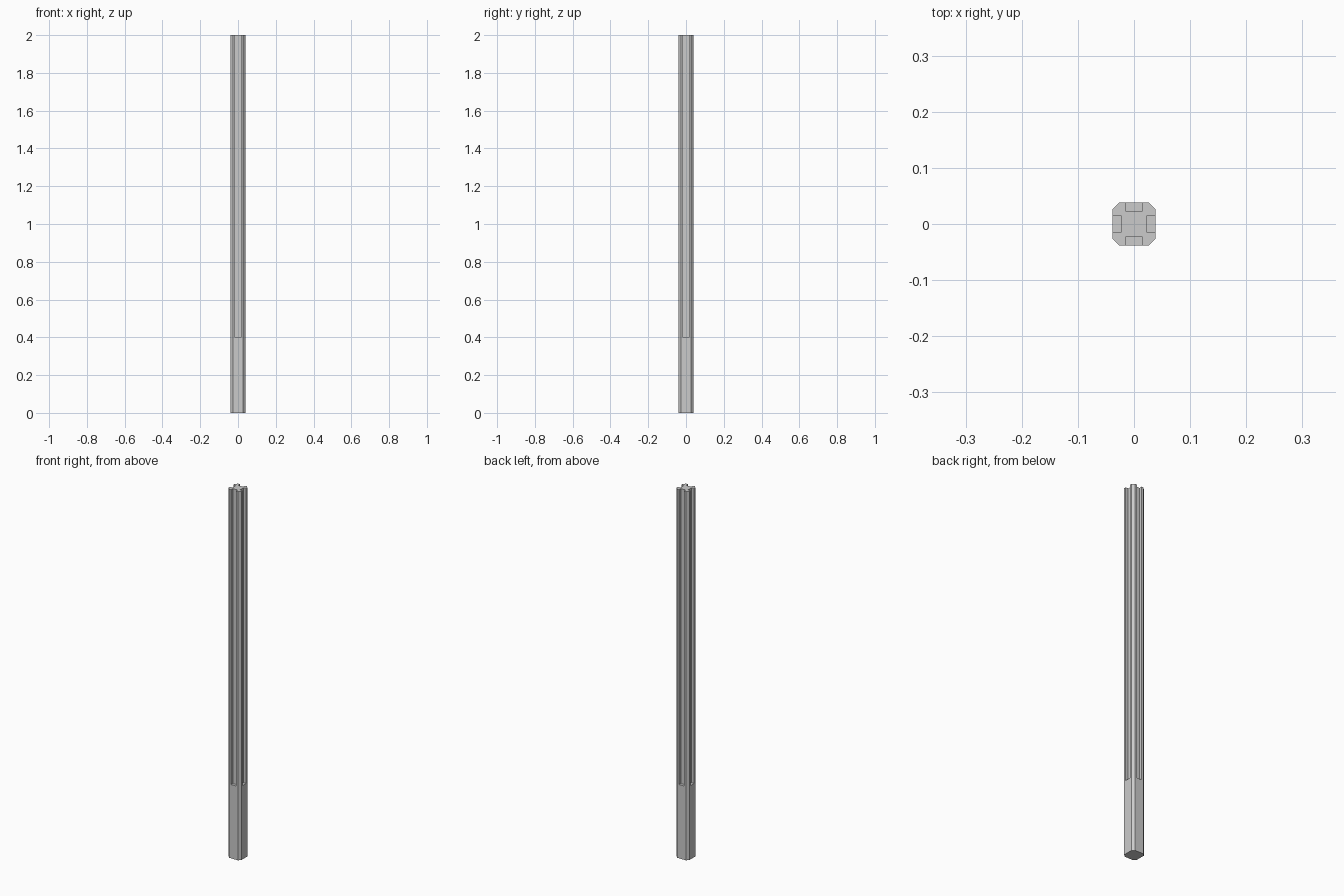
import bpy, bmesh

if "Cube" in bpy.data.objects:
    bpy.data.objects.remove(bpy.data.objects["Cube"])

HEIGHT, HALF, CHAMFER = 2.0, 0.0385, 0.0125
SLOT_HALF, SLOT_FLOOR, SLOT_START = 0.015, 0.023, 0.4


def make_object(name, bm):
    bmesh.ops.recalc_face_normals(bm, faces=bm.faces)
    mesh = bpy.data.meshes.new(name)
    bm.to_mesh(mesh)
    bm.free()
    obj = bpy.data.objects.new(name, mesh)
    bpy.context.collection.objects.link(obj)
    return obj


def prism(name, outline, z0, z1):
    bm = bmesh.new()
    base = bm.faces.new([bm.verts.new((x, y, z0)) for x, y in outline])
    top = bmesh.ops.extrude_face_region(bm, geom=[base], use_keep_orig=True)["geom"]
    verts = [g for g in top if isinstance(g, bmesh.types.BMVert)]
    bmesh.ops.translate(bm, verts=verts, vec=(0, 0, z1 - z0))
    return make_object(name, bm)


# Square post with chamfered corners
c = HALF - CHAMFER
outline = [(HALF, -c), (HALF, c), (c, HALF), (-c, HALF),
           (-HALF, c), (-HALF, -c), (-c, -HALF), (c, -HALF)]
post = prism("slotted_post", outline, 0, HEIGHT)
bpy.context.view_layer.objects.active = post

# Panel slot in each side, open at the top and stopped above the foot
far = HALF + 0.02
slot = [(SLOT_FLOOR, -SLOT_HALF), (far, -SLOT_HALF),
        (far, SLOT_HALF), (SLOT_FLOOR, SLOT_HALF)]
for i in range(4):
    cutter = prism("slot_cutter", slot, SLOT_START, HEIGHT + 0.1)
    cutter.hide_render = True
    slot = [(-y, x) for x, y in slot]
    mod = post.modifiers.new("slot", "BOOLEAN")
    mod.operation, mod.solver, mod.object = "DIFFERENCE", "EXACT", cutter
    bpy.ops.object.modifier_apply(modifier=mod.name)
    bpy.data.objects.remove(cutter, do_unlink=True)
